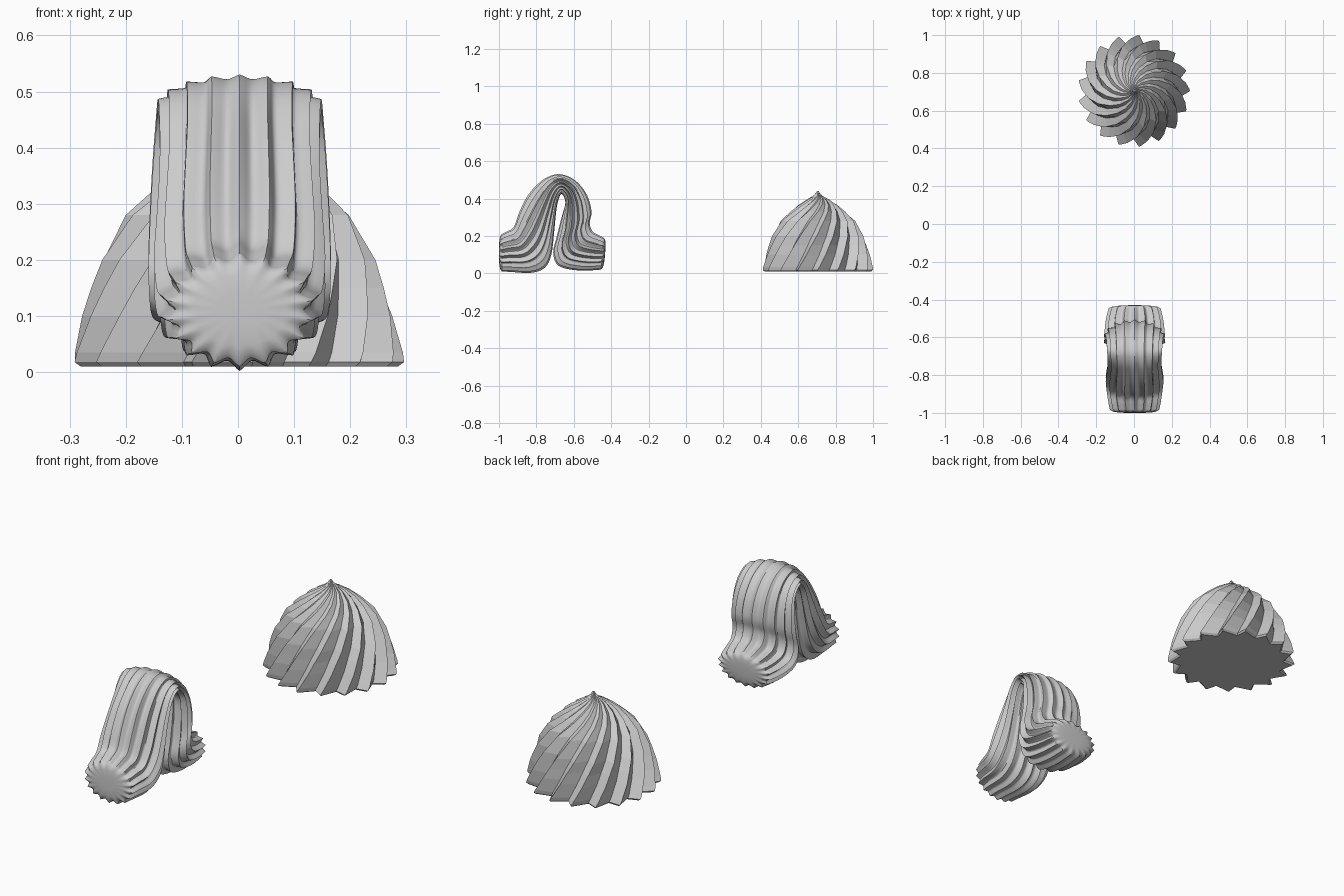
import bpy, math
from mathutils import Vector

if "Cube" in bpy.data.objects:
    bpy.data.objects.remove(bpy.data.objects["Cube"])


def loft(name, rings, smooth=None):
    """Skin a list of equal-length closed rings and cap both ends."""
    n = len(rings[0])
    verts = [p for ring in rings for p in ring]
    faces = []
    for i in range(len(rings) - 1):
        for j in range(n):
            k = (j + 1) % n
            faces.append((i * n + j, i * n + k, (i + 1) * n + k, (i + 1) * n + j))
    faces.append(tuple(reversed(range(n))))
    faces.append(tuple(range(len(verts) - n, len(verts))))
    mesh = bpy.data.meshes.new(name)
    mesh.from_pydata(verts, [], faces)
    mesh.update()
    ob = bpy.data.objects.new(name, mesh)
    bpy.context.collection.objects.link(ob)
    bpy.ops.object.select_all(action='DESELECT')
    ob.select_set(True)
    bpy.context.view_layer.objects.active = ob
    bpy.ops.object.mode_set(mode='EDIT')
    bpy.ops.mesh.select_all(action='SELECT')
    bpy.ops.mesh.normals_make_consistent(inside=False)
    bpy.ops.object.mode_set(mode='OBJECT')
    if smooth:
        bpy.ops.object.shade_smooth_by_angle(angle=math.radians(smooth))
    return ob


def spline(pts, steps):
    """Catmull-Rom interpolation through tuples."""
    pts = [Vector(p) for p in pts]
    out = []
    for i in range(len(pts) - 1):
        a, b, c, d = pts[max(i - 1, 0)], pts[i], pts[i + 1], pts[min(i + 2, len(pts) - 1)]
        for s in range(steps):
            t = s / steps
            out.append(0.5 * (2 * b + (c - a) * t + (2 * a - 5 * b + 4 * c - d) * t * t
                              + (3 * b - a - 3 * c + d) * t ** 3))
    return out + [pts[-1]]


# Swirled dome: saw-toothed rings (radius, z, twist in degrees)
TEETH, CY = 17, 0.705
profile = [(.285, .010, 0), (.296, .018, 0), (.294, .035, 2), (.278, .10, 9), (.262, .15, 14),
           (.245, .20, 20), (.200, .28, 31), (.147, .33, 43), (.105, .365, 54),
           (.060, .395, 68), (.025, .415, 84), (.012, .428, 100), (.005, .440, 115)]
rings = []
for r, z, twist in profile:
    ring = []
    for i in range(TEETH):
        for frac, k in ((0, 1), (.68, .84)):
            a = math.radians(-85 + twist + (i + frac) * 360 / TEETH)
            ring.append((r * k * math.cos(a), CY + r * k * math.sin(a), z))
    rings.append(ring)
loft("swirled_dome", rings)

# Folded fluted rope: stations (outer y, outer z, inner y, inner z, half width)
FLUTES, SAMPLES = 18, 8
stations = [
    (-.985, .21, -.985, .01, .132), (-.955, .225, -.94, .008, .140),
    (-.92, .25, -.83, .003, .150), (-.89, .33, -.755, .03, .155),
    (-.85, .41, -.72, .10, .150), (-.80, .47, -.705, .22, .145),
    (-.74, .515, -.69, .36, .145), (-.67, .53, -.667, .425, .148),
    (-.59, .495, -.645, .38, .152), (-.53, .42, -.665, .30, .158),
    (-.505, .33, -.69, .20, .163), (-.515, .27, -.71, .11, .165),
    (-.50, .225, -.68, .04, .162), (-.47, .207, -.57, .015, .155),
    (-.44, .19, -.455, .02, .140)]


def flute_ring(st, scale=1, depth=.14, push=0):
    oy, oz, iy, iz, w = st
    cy, cz = (oy + iy) / 2, (oz + iz) / 2
    hy, hz = (oy - iy) / 2, (oz - iz) / 2
    ring = []
    for j in range(FLUTES * SAMPLES):
        a = 2 * math.pi * j / (FLUTES * SAMPLES)
        s = abs(math.sin(FLUTES * a / 2))
        k = scale * (1 - depth * (.6 * s + .4 * s * s))
        ring.append((.003 + w * k * math.sin(a),
                     cy + hy * k * math.cos(a) + push,
                     cz + hz * k * math.cos(a)))
    return ring


body = spline(stations, 4)
# End caps: flutes fade towards a smooth, slightly bulging centre
caps = [(.05, 0, .015), (.35, .015, .015), (.65, .05, .013), (.86, .10, .009)]
rope = [flute_ring(body[0], s, d, -p) for s, d, p in caps]
rope += [flute_ring(st) for st in body]
rope += [flute_ring(body[-1], s, d, p) for s, d, p in reversed(caps)]
loft("folded_rope", rope, smooth=40)
